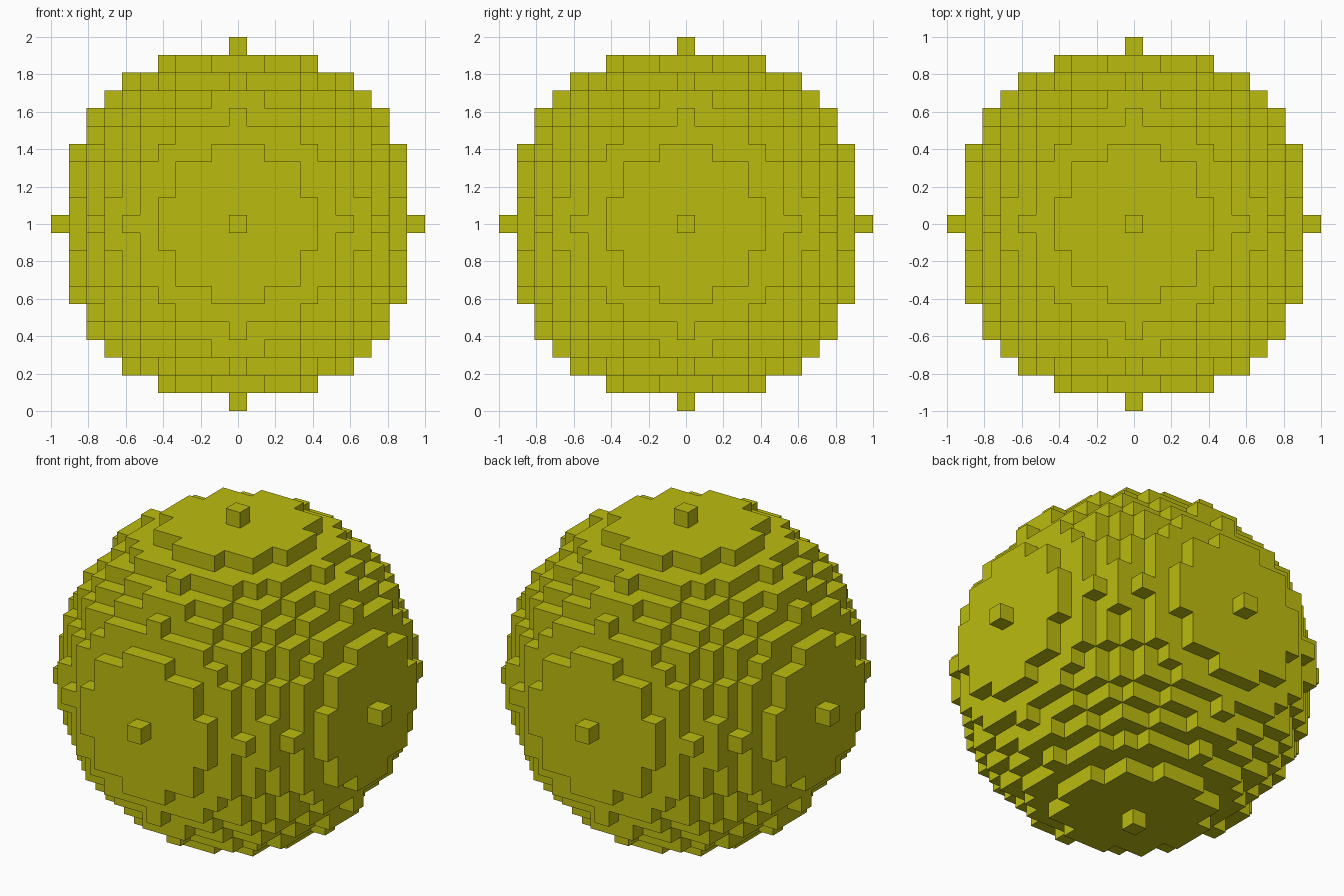
import bpy, bmesh
from mathutils import Vector

if "Cube" in bpy.data.objects:
    bpy.data.objects.remove(bpy.data.objects["Cube"])

R = 10                      # radius in blocks
S = 2.0 / (2 * R + 1)       # block size


def filled(c):
    return c[0] ** 2 + c[1] ** 2 + c[2] ** 2 <= R * R


# Flat olive yellow colour
mat = bpy.data.materials.new("olive_yellow")
mat.diffuse_color = (0.50, 0.50, 0.005, 1.0)
mat.use_nodes = True
mat.node_tree.nodes["Principled BSDF"].inputs["Base Color"].default_value = mat.diffuse_color

# Block sphere: only the exposed side of each block becomes a face
bm = bmesh.new()
corners = {}


def corner(p):
    key = tuple(round(2 * v) for v in p)
    if key not in corners:
        corners[key] = bm.verts.new((p[0] * S, p[1] * S, p[2] * S + 1.0))
    return corners[key]


span = range(-R, R + 1)
for cell in ((x, y, z) for x in span for y in span for z in span):
    if not filled(cell):
        continue
    for axis in range(3):
        for sign in (-1, 1):
            n = Vector((0, 0, 0))
            n[axis] = sign
            centre = Vector(cell)
            if filled(centre + n):
                continue
            u = Vector((0, 0, 0))
            u[(axis + 1) % 3] = 0.5
            v = n.cross(u)          # u x v points along n
            mid = centre + n * 0.5
            bm.faces.new([corner(mid + a * u + b * v)
                          for a, b in ((-1, -1), (1, -1), (1, 1), (-1, 1))])

mesh = bpy.data.meshes.new("block_sphere")
bm.to_mesh(mesh)
bm.free()
mesh.materials.append(mat)
sphere = bpy.data.objects.new("block_sphere", mesh)
bpy.context.collection.objects.link(sphere)
